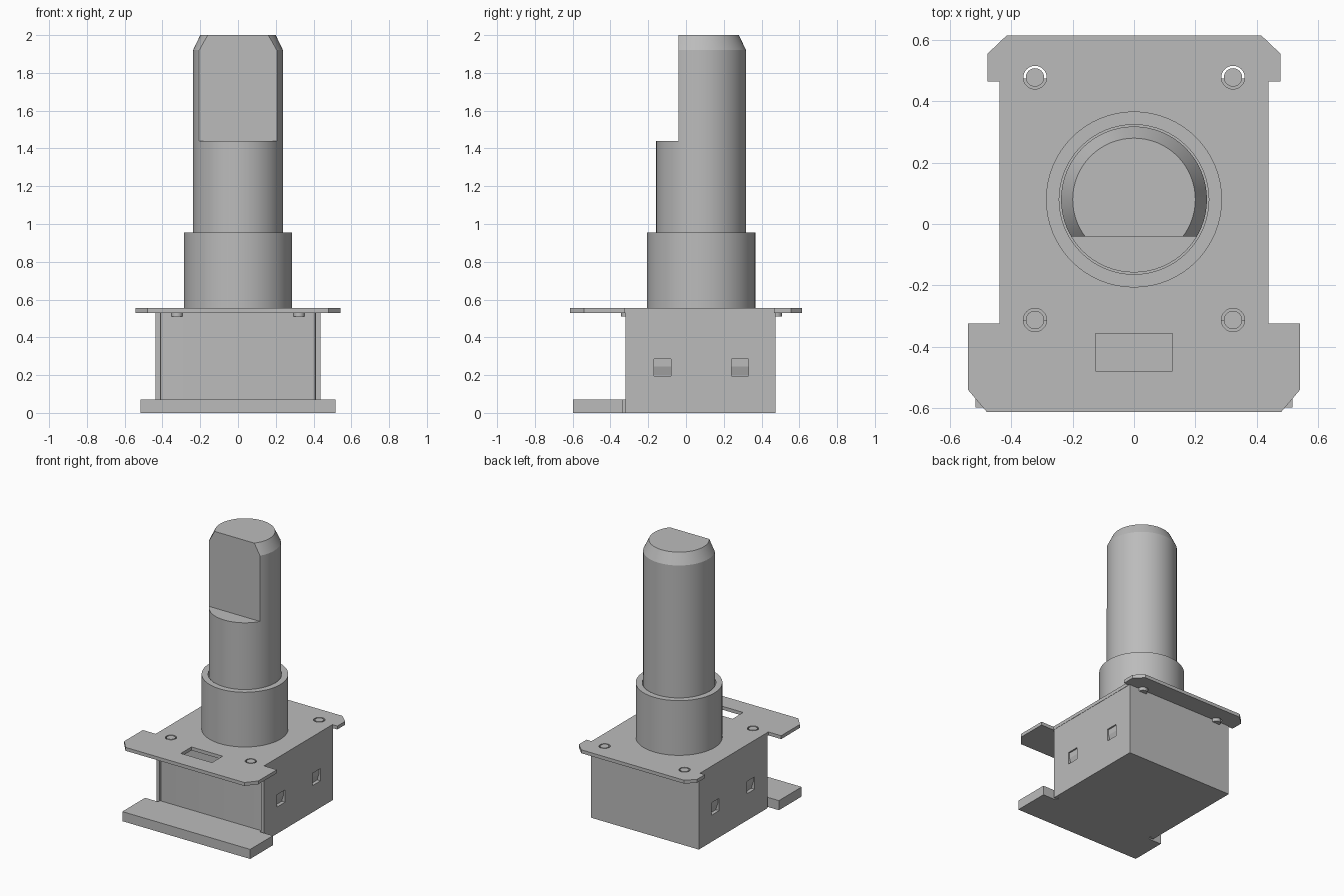
import bpy, bmesh, math
from mathutils import Matrix, Vector

cube = bpy.data.objects.get("Cube")
if cube:
    bpy.data.objects.remove(cube, do_unlink=True)

grey = bpy.data.materials.new("plain grey")
grey.use_nodes = True
grey.diffuse_color = (0.5, 0.5, 0.5, 1)
grey.node_tree.nodes["Principled BSDF"].inputs["Base Color"].default_value = (0.5, 0.5, 0.5, 1)

AXIS_Y = 0.08                       # shaft centre line


def finish(name, bm):
    bmesh.ops.recalc_face_normals(bm, faces=bm.faces[:])
    mesh = bpy.data.meshes.new(name)
    bm.to_mesh(mesh)
    bm.free()
    mesh.materials.append(grey)
    ob = bpy.data.objects.new(name, mesh)
    bpy.context.collection.objects.link(ob)
    return ob


def prism(name, outline, z0, z1):
    """Extrude an xy outline from z0 to z1."""
    bm = bmesh.new()
    face = bm.faces.new([bm.verts.new((x, y, z0)) for x, y in outline])
    new = bmesh.ops.extrude_face_region(bm, geom=[face])["geom"]
    verts = [v for v in new if isinstance(v, bmesh.types.BMVert)]
    bmesh.ops.translate(bm, verts=verts, vec=(0, 0, z1 - z0))
    return finish(name, bm)


def box(name, x0, x1, y0, y1, z0, z1):
    return prism(name, [(x0, y0), (x1, y0), (x1, y1), (x0, y1)], z0, z1)


def mirrored(half):
    """Complete a right-hand outline with its mirror image."""
    return half + [(-x, y) for x, y in reversed(half)]


def lathe(name, profile, x=0, y=AXIS_Y, steps=64, closed=False):
    """Spin an (r, z) profile about a vertical line."""
    bm = bmesh.new()
    verts = [bm.verts.new((r, 0, z)) for r, z in profile]
    edges = [bm.edges.new(pair) for pair in zip(verts, verts[1:])]
    if closed:
        edges.append(bm.edges.new((verts[-1], verts[0])))
    bmesh.ops.spin(bm, geom=verts + edges, cent=(0, 0, 0), axis=(0, 0, 1),
                   angle=math.tau, steps=steps)
    bmesh.ops.remove_doubles(bm, verts=bm.verts[:], dist=1e-5)
    bmesh.ops.translate(bm, verts=bm.verts[:], vec=(x, y, 0))
    return finish(name, bm)


def rod(name, r, z0, z1, x, y):
    return lathe(name, [(0, z0), (r, z0), (r, z1), (0, z1)], x, y, 32)


def select_only(ob):
    bpy.ops.object.select_all(action='DESELECT')
    ob.select_set(True)
    bpy.context.view_layer.objects.active = ob


def cut(ob, cutters):
    for c in cutters:
        c.hide_render = True
        mod = ob.modifiers.new("cut", 'BOOLEAN')
        mod.operation = 'DIFFERENCE'
        mod.solver = 'EXACT'
        mod.object = c
        select_only(ob)
        bpy.ops.object.modifier_apply(modifier=mod.name)
        bpy.data.objects.remove(c, do_unlink=True)


def smooth(ob, angle=20):
    select_only(ob)
    bpy.ops.object.shade_smooth_by_angle(angle=math.radians(angle))


# Shaft with chamfered tip and a flat on the front
shaft = lathe("shaft", [(0, 0.56), (0.238, 0.56), (0.238, 1.92), (0.2, 2), (0, 2)])
cut(shaft, [box("flat_cutter", -0.5, 0.5, -0.5, -0.04, 1.44, 2.2)])
smooth(shaft)

# Threadless bushing around the shaft
bushing = lathe("bushing", [(0.244, 0.555), (0.287, 0.555), (0.287, 0.955), (0.244, 0.955)],
                closed=True)
smooth(bushing)

# Mounting plate with ears, slot and rivet holes
plate = prism("mounting_plate", mirrored([
    (0.48, -0.613), (0.542, -0.54), (0.542, -0.325), (0.438, -0.325),
    (0.438, 0.465), (0.478, 0.465), (0.478, 0.555), (0.415, 0.615)]), 0.53, 0.555)
rivets = [(x, y) for x in (-0.323, 0.323) for y in (-0.313, 0.478)]
cutters = [box("slot_cutter", -0.126, 0.126, -0.48, -0.357, 0.4, 0.7)]
cutters += [rod("hole_cutter", 0.038, 0.4, 0.7, x, y) for x, y in rivets]
cut(plate, cutters)
for x, y in rivets:
    smooth(rod("rivet_pin", 0.03, 0.51, 0.555, x, y))

# Housing core with rounded front corners
corner = [(0.395 + 0.015 * math.sin(a), -0.3 - 0.015 * math.cos(a))
          for a in (math.pi / 2 * i / 5 for i in range(6))]
core = prism("housing_core", mirrored(corner + [(0.41, 0.475)]), 0, 0.53)
smooth(core)

# Side walls with latch windows, and the latch pips inside them
for side, label in ((1, "left"), (-1, "right")):
    xs = sorted((0.41 * side, 0.436 * side))
    wall = box(label + "_wall", *xs, -0.32, 0.475, 0, 0.53)
    windows = []
    for y in (-0.125, 0.285):
        xc = sorted((0.38 * side, 0.47 * side))
        windows.append(box("window_cutter", *xc, y - 0.045, y + 0.045, 0.195, 0.285))
    cut(wall, windows)
    for y in (-0.125, 0.285):
        bm = bmesh.new()
        ring = [bm.verts.new((x * side, y - 0.045, z))
                for x, z in ((0.405, 0.2), (0.41, 0.2), (0.425, 0.245), (0.425, 0.285), (0.405, 0.285))]
        new = bmesh.ops.extrude_face_region(bm, geom=[bm.faces.new(ring)])["geom"]
        bmesh.ops.translate(bm, verts=[v for v in new if isinstance(v, bmesh.types.BMVert)],
                            vec=(0, 0.09, 0))
        finish(label + "_latch_pip", bm)

# Foot plate in front of the housing
prism("foot_plate", mirrored([(0.517, -0.598), (0.517, -0.335), (0.41, -0.335), (0.41, -0.315)]),
      0, 0.07)
